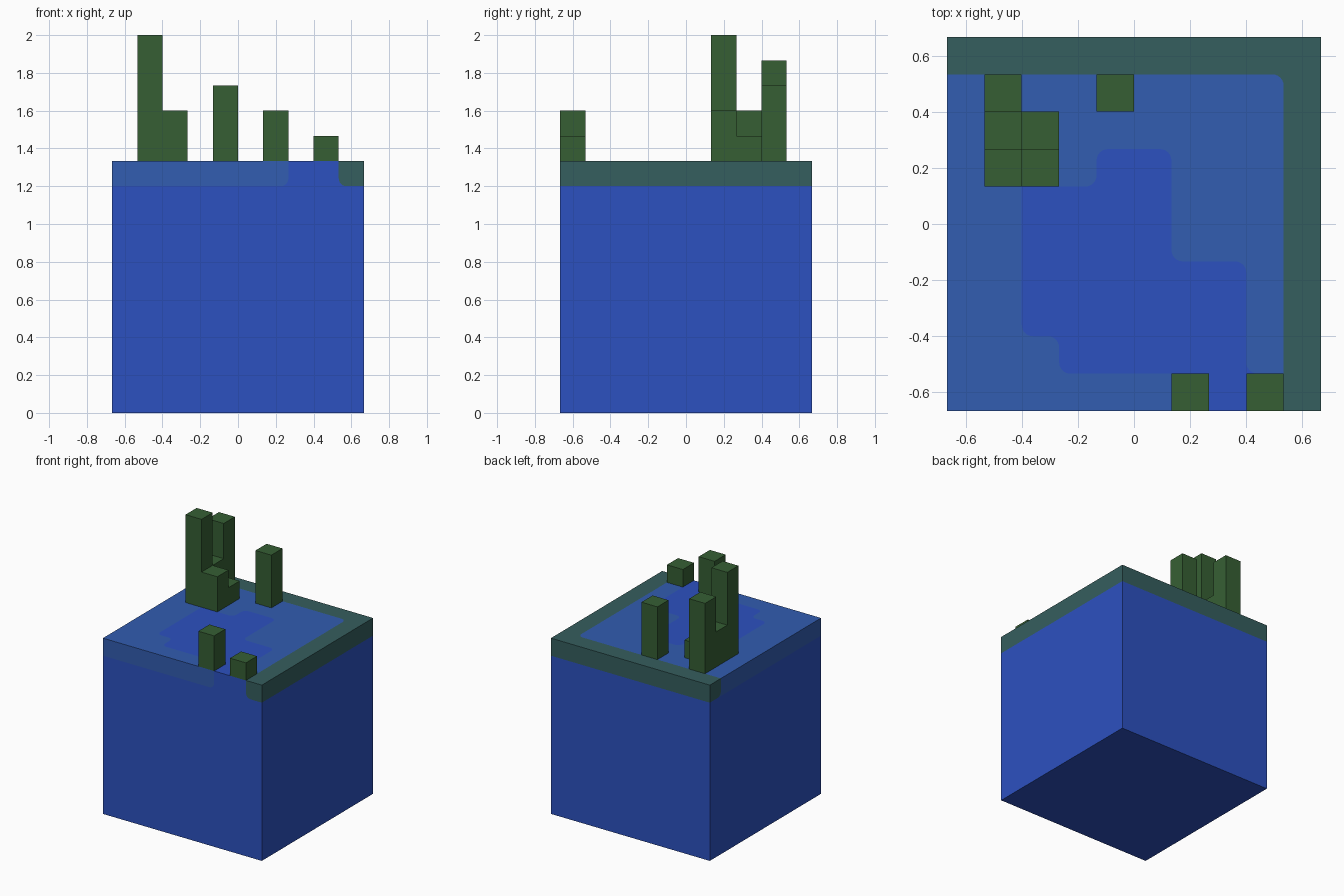
import bpy, bmesh, math
from mathutils import Vector

old = bpy.data.objects.get("Cube")
if old:
    bpy.data.objects.remove(old)

U = 2 / 15     # one grid cell
R = 0.3        # rounded corner of the painted borders, in cells


def lin(c):
    c /= 255
    return c / 12.92 if c <= 0.04045 else ((c + 0.055) / 1.055) ** 2.4


def material(name, rgb):
    m = bpy.data.materials.new(name)
    m.use_nodes = True
    col = (*[lin(c) for c in rgb], 1)
    m.diffuse_color = col
    bsdf = next(n for n in m.node_tree.nodes if n.type == 'BSDF_PRINCIPLED')
    bsdf.inputs["Base Color"].default_value = col
    bsdf.inputs["Roughness"].default_value = 0.9
    return m


DEEP, MID, TEAL = 0, 1, 2
water = [material("deep blue", (44, 81, 192)),
         material("mid blue", (50, 93, 177)),
         material("teal", (53, 94, 94))]
green = material("dark green", (54, 95, 52))


def rounded(path):
    """Open 2D path; points with a third element get a rounded corner."""
    out = []
    for i, p in enumerate(path):
        v = Vector(p[:2])
        if len(p) == 2:
            out.append(v)
            continue
        d1 = (Vector(path[i - 1][:2]) - v).normalized()
        d2 = (Vector(path[i + 1][:2]) - v).normalized()
        for k in range(7):
            t = math.pi / 2 * k / 6
            out.append(v + R * d1 * (1 - math.sin(t)) + R * d2 * (1 - math.cos(t)))
    return out


def pts(*p):
    return [Vector(q) for q in p]


# Planes of the block: map 2D cell coordinates to 3D, with the outward normal
PLANES = {
    "top": (lambda a, b: (a, b, 10), (0, 0, 1)),
    "bottom": (lambda a, b: (a, b, 0), (0, 0, -1)),
    "front": (lambda a, b: (a, -5, b), (0, -1, 0)),
    "back": (lambda a, b: (a, 5, b), (0, 1, 0)),
    "left": (lambda a, b: (5, a, b), (1, 0, 0)),
    "right": (lambda a, b: (-5, a, b), (-1, 0, 0)),
}
bm = bmesh.new()


def face(plane, loop, mat):
    to3d, normal = PLANES[plane]
    f = bm.faces.new([bm.verts.new(Vector(to3d(*p)) * U) for p in loop])
    f.normal_update()
    if f.normal.dot(Vector(normal)) < 0:
        f.normal_flip()
    f.material_index = mat


# Top: deep pool, shallow ring and shore strip
pool = rounded([(2, -5), (2, -4, 1), (-2, -4, 1), (-2, -3, 1), (-3, -3, 1),
                (-3, 1), (-1, 1, 1), (-1, 2, 1), (1, 2, 1), (1, -1, 1),
                (3, -1, 1), (3, -4, 1), (4, -4)])
shore = rounded([(4, -4), (4, 4, 1), (-5, 4)])
face("top", pool + pts((4, -5)), DEEP)
face("top", pts((-5, -5)) + pool + shore[1:], MID)
face("top", pts((4, -5)) + shore + pts((-5, 5), (5, 5), (5, -5)), TEAL)

# Front: shallow band, gap of deep water, shore corner
band = rounded([(-5, 9), (2, 9, 1), (2, 10)])
corner = rounded([(4, 10), (4, 9, 1), (5, 9)])
face("front", band + pts((-5, 10)), MID)
face("front", corner + pts((5, 10)), TEAL)
face("front", band + corner + pts((5, 0), (-5, 0)), DEEP)

# Right side: shallow band and shore corner
face("right", pts((-5, 10), (-5, 9)) + corner[:-1][::-1], MID)
face("right", corner + pts((5, 10)), TEAL)
face("right", pts((-5, 0), (5, 0), (5, 9), (-5, 9)), DEEP)

# Left side and back: shore band all along
for side in ("left", "back"):
    face(side, pts((-5, 9), (5, 9), (5, 10), (-5, 10)), TEAL)
    face(side, pts((-5, 0), (5, 0), (5, 9), (-5, 9)), DEEP)
face("bottom", pts((-5, -5), (5, -5), (5, 5), (-5, 5)), DEEP)

bmesh.ops.remove_doubles(bm, verts=bm.verts[:], dist=1e-5)
mesh = bpy.data.meshes.new("water_block")
bm.to_mesh(mesh)
bm.free()
for m in water:
    mesh.materials.append(m)
bpy.context.collection.objects.link(bpy.data.objects.new("water_block", mesh))

# Square plant columns: cell x, cell y, height in cells
COLUMNS = [(-4, 1, 5), (-3, 1, 2), (-4, 2, 2), (-3, 2, 1),
           (-4, 3, 4), (-1, 3, 3), (1, -5, 2), (3, -5, 1)]
for n, (x, y, h) in enumerate(COLUMNS, 1):
    bpy.ops.mesh.primitive_cube_add(
        size=1, location=((x + 0.5) * U, (y + 0.5) * U, (10 + h / 2) * U))
    ob = bpy.context.object
    ob.name = f"plant_column_{n}"
    ob.scale = (U, U, h * U)
    ob.data.materials.append(green)
